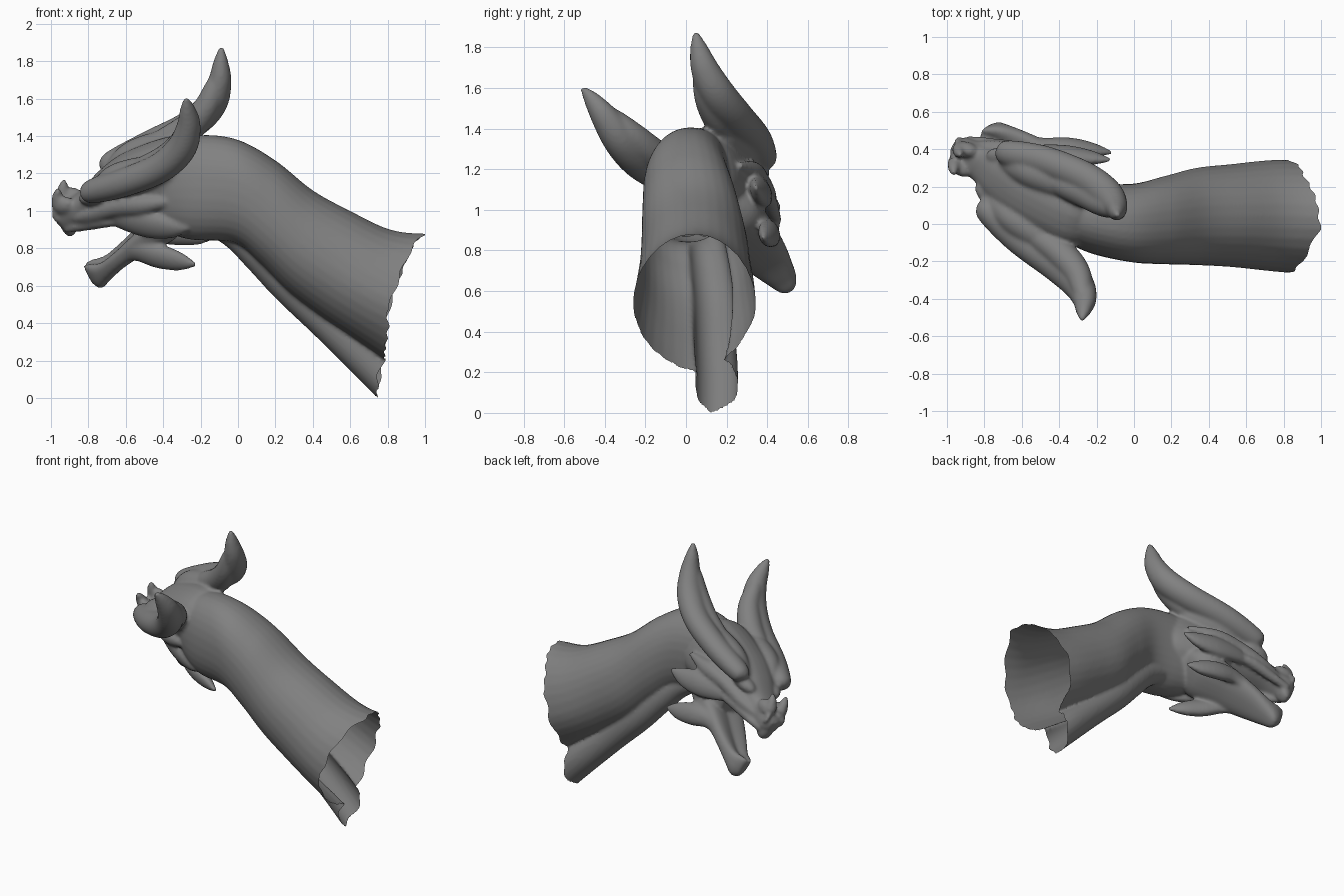
import bpy, bmesh, math
from mathutils import Vector, Matrix

if "Cube" in bpy.data.objects:
    bpy.data.objects.remove(bpy.data.objects["Cube"])

N = 32

# head frame: local x = side, y = towards the snout, z = up
f = Vector((-.865, .43, -.28)).normalized()
s = Vector((.30, .85, .42))
s = (s - f * s.dot(f)).normalized()
u = s.cross(f)
HEAD = Matrix((s, f, u)).transposed().to_4x4()
HEAD.translation = (-.67, .195, 1.20)
parts = []


def smooth_rows(rows, steps=6):
    """Catmull-Rom interpolation of rows of numbers."""
    p = [rows[0]] + list(rows) + [rows[-1]]
    out = []
    for i in range(1, len(p) - 2):
        for k in range(steps):
            t = k / steps
            out.append([.5 * (2 * b + (c - a) * t + (2 * a - 5 * b + 4 * c - d) * t * t
                              + (3 * b - a - 3 * c + d) * t ** 3)
                        for a, b, c, d in zip(*p[i - 1:i + 3])])
    return out + [list(rows[-1])]


def skin(name, rings, matrix=None, mirror=False):
    """Bridge rings of points into a closed surface."""
    bm = bmesh.new()
    vs = [[bm.verts.new(p) for p in r] for r in rings]
    for a, b in zip(vs, vs[1:]):
        for i in range(N):
            j = (i + 1) % N
            bm.faces.new((a[i], a[j], b[j], b[i]))
    for r in (vs[0], vs[-1]):
        c = bm.verts.new(sum((v.co for v in r), Vector()) / N)
        for i in range(N):
            bm.faces.new((r[i], r[(i + 1) % N], c))
    if mirror:
        geo = bmesh.ops.duplicate(bm, geom=bm.verts[:] + bm.edges[:] + bm.faces[:])["geom"]
        for v in geo:
            if isinstance(v, bmesh.types.BMVert):
                v.co.x *= -1
    bmesh.ops.recalc_face_normals(bm, faces=bm.faces)
    me = bpy.data.meshes.new(name)
    if matrix:
        bm.transform(matrix)
    bm.to_mesh(me)
    bm.free()
    parts.append(me)


def spow(v, e):
    return math.copysign(abs(v) ** e, v)


def tube(name, rows, flat=1.0, **kw):
    """Tapered tube along rows of x, y, z, radius; flat squeezes it sideways."""
    rows = smooth_rows(rows)
    pts = [Vector(r[:3]) for r in rows]
    rings = []
    for i, (p, r) in enumerate(zip(pts, rows)):
        t = (pts[min(i + 1, len(pts) - 1)] - pts[max(i - 1, 0)]).normalized()
        side = t.cross(Vector((0, 0, 1))).normalized()
        up = side.cross(t)
        rad = max(r[3], .003)
        rings.append([p + side * (rad * flat * math.cos(a)) + up * (rad * math.sin(a))
                      for a in (2 * math.pi * k / N for k in range(N))])
    skin(name, rings, **kw)


def block(name, rows, e=.8, channel=0):
    """Head volume from rows of y, half width, top, bottom; channel hollows the top."""
    rings = []
    for y, w, top, bot in smooth_rows(rows):
        ring = []
        for k in range(N):
            a = 2 * math.pi * k / N
            c, d = spow(math.cos(a), e), spow(math.sin(a), e)
            z = (top + bot) / 2 + (top - bot) / 2 * d
            if d > 0:
                z -= channel * (1 - abs(c)) * d
            ring.append(Vector((w * c, y, z)))
        rings.append(ring)
    skin(name, rings, matrix=HEAD)


def blob(name, loc, size, turn=0):
    rot = Matrix.Rotation(turn, 3, 'Z')
    rings = []
    for i in range(13):
        c, r = math.cos(math.pi * i / 12), max(math.sin(math.pi * i / 12), .01)
        rings.append([Vector(loc) + rot @ Vector((size[0] * r * math.cos(a), size[1] * c,
                                                  size[2] * r * math.sin(a)))
                      for a in (2 * math.pi * k / N for k in range(N))])
    skin(name, rings, matrix=HEAD, mirror=True)


# neck: rows of top x, top z, bottom x, bottom z, centre y, half width
rows = smooth_rows([
    (-.46, 1.25, -.46, .95, .10, .11), (-.36, 1.36, -.36, .88, .07, .165),
    (-.2, 1.405, -.24, .845, .03, .19), (0, 1.38, -.02, .83, .005, .21),
    (.2, 1.27, .12, .72, .02, .235), (.4, 1.11, .27, .57, .04, .26),
    (.6, 1.0, .44, .44, .045, .275), (.8, .905, .62, .32, .045, .295),
    (.97, .88, .78, .21, .04, .305), (1.12, .90, .95, .08, .04, .31)], 8)
rings = []
for i, (tx, tz, bx, bz, cy, w) in enumerate(rows):
    ring = []
    grow = max(0, i / len(rows) - .4) / .6       # the flare sags towards the open end
    for k in range(N):
        a = 2 * math.pi * k / N
        e = .9 + (.35 * grow if math.sin(a) < 0 else .08 * grow)
        c, d = spow(math.cos(a), e), spow(math.sin(a), e)
        ring.append(Vector(((tx + bx) / 2 + (tx - bx) / 2 * d, cy + w * c,
                            (tz + bz) / 2 + (tz - bz) / 2 * d - .05 * grow * c * c)))
    rings.append(ring)
skin("neck", rings)

# throat ridge under the neck
tube("throat_ridge", [(-.2, .08, .97, .07), (-.02, .09, .885, .085), (.12, .11, .76, .095),
                      (.27, .13, .605, .1), (.47, .14, .415, .1), (.67, .15, .225, .105),
                      (.8, .15, .095, .105), (.95, .15, -.055, .105)])

# skull and snout
block("skull", [(-.54, .11, -.02, -.31), (-.4, .18, .08, -.36), (-.1, .18, .08, -.31),
                (.08, .15, .03, -.24), (.22, .105, -.04, -.20), (.32, .085, -.06, -.21),
                (.38, .07, -.08, -.21), (.415, .035, -.11, -.17)])
block("upper_beak", [(.30, .03, -.15, -.2), (.35, .055, -.14, -.25), (.39, .045, -.13, -.26),
                     (.41, .02, -.14, -.22)])

# lower jaw with a hollow mouth floor, and its hinge
block("lower_jaw", [(-.3, .12, -.25, -.36), (-.2, .165, -.23, -.44), (0, .15, -.31, -.47),
                    (.16, .12, -.38, -.51), (.28, .085, -.42, -.56), (.35, .06, -.41, -.59),
                    (.39, .025, -.41, -.55)], channel=.04)
block("jaw_hinge", [(-.38, .10, -.15, -.34), (-.2, .14, -.15, -.40), (-.06, .125, -.18, -.38),
                    (.0, .08, -.2, -.34)])

# paired horns with a web joining them to the skull
tube("horns", [(.16, .13, -.01, .005), (.165, .11, -.005, .045), (.185, .05, .0, .066),
               (.24, -.15, .01, .076), (.27, -.40, .035, .08), (.275, -.57, .105, .08),
               (.285, -.67, .21, .064), (.305, -.72, .31, .04), (.325, -.75, .38, .012)],
     flat=1.1, matrix=HEAD, mirror=True)
tube("horn_webs", [(.14, -.1, .02, .03), (.17, -.25, .02, .07), (.195, -.42, .045, .08),
                   (.22, -.56, .115, .07), (.26, -.65, .21, .05), (.29, -.71, .29, .012)],
     matrix=HEAD, mirror=True)
tube("horn_roots", [(.1, .1, -.03, .03), (.14, -.05, 0, .085), (.16, -.2, .0, .095),
                    (.17, -.36, .0, .07), (.18, -.45, .0, .02)], matrix=HEAD, mirror=True)

# cheek and jaw spikes
tube("cheek_spikes", [(.1, .12, -.18, .02), (.15, 0, -.21, .06), (.19, -.15, -.27, .08),
                      (.22, -.28, -.32, .06), (.25, -.385, -.345, .012)],
     flat=.6, matrix=HEAD, mirror=True)
tube("jaw_spikes", [(.08, .16, -.45, .02), (.12, .02, -.42, .055), (.15, -.1, -.47, .07),
                    (.165, -.21, -.53, .055), (.18, -.3, -.575, .012)],
     flat=.65, matrix=HEAD, mirror=True)
tube("cheek_ridges", [(.07, .3, -.15, .02), (.12, .17, -.15, .04), (.165, 0, -.14, .045),
                      (.195, -.17, -.16, .05), (.2, -.36, -.19, .015)],
     flat=.8, matrix=HEAD, mirror=True)
tube("lip_ridges", [(.05, .37, -.2, .02), (.085, .25, -.2, .03), (.13, .1, -.2, .035),
                    (.155, -.05, -.23, .02)], matrix=HEAD, mirror=True)

# nose bumps, nostrils, brows
blob("nose_bumps", (.055, .32, -.07), (.04, .07, .05), .2)
tube("nose_spikes", [(.045, .35, -.06, .04), (.05, .33, -.01, .03), (.06, .305, .03, .012)],
     matrix=HEAD, mirror=True)
tube("nostril_rims", [(.054 + .012 * math.cos(a), .37 + .022 * math.cos(a),
                       -.11 + .03 * math.sin(a), .015)
                      for a in (math.pi * k / 4 for k in range(9))], matrix=HEAD, mirror=True)
blob("brows", (.125, .1, -.05), (.05, .10, .045), .35)

# fuse all parts into one continuous skin
bm = bmesh.new()
for me in parts:
    bm.from_mesh(me)
me = bpy.data.meshes.new("head_and_neck")
bm.to_mesh(me)
bm.free()
body = bpy.data.objects.new("horned_head_and_neck", me)
bpy.context.collection.objects.link(body)
rm = body.modifiers.new("fuse", 'REMESH')
rm.mode = 'VOXEL'
rm.voxel_size = .011
sm = body.modifiers.new("soften", 'SMOOTH')
sm.factor, sm.iterations = .5, 6
fused = bpy.data.meshes.new_from_object(body.evaluated_get(bpy.context.evaluated_depsgraph_get()))
body.modifiers.clear()
body.data = fused

# cut the neck open along a ragged slanted edge
edge = [(-.2, .70), (.01, .735), (.22, .78), (.45, .80), (.62, .85), (.76, .90), (.87, .985), (1.2, 1.0)]


def cut_x(y, z):
    for (z0, x0), (z1, x1) in zip(edge, edge[1:]):
        if z <= z1:
            break
    x = x0 + (x1 - x0) * (z - z0) / (z1 - z0)
    return x + .010 * math.sin(31 * z + 17 * y) + .006 * math.sin(67 * y - 40 * z)


bm = bmesh.new()
bm.from_mesh(fused)
gone = []
for face in bm.faces:
    face.smooth = True
    c = face.calc_center_median()
    if c.x > .5 and c.x > cut_x(c.y, c.z):
        gone.append(face)
bmesh.ops.delete(bm, geom=gone, context='FACES')
for v in bm.verts:
    if v.is_boundary:
        v.co.x = cut_x(v.co.y, v.co.z)
bm.to_mesh(fused)
bm.free()

skin_grey = bpy.data.materials.new("dark_grey")
skin_grey.diffuse_color = (.22, .22, .22, 1)
skin_grey.use_nodes = True
skin_grey.node_tree.nodes["Principled BSDF"].inputs["Base Color"].default_value = skin_grey.diffuse_color
fused.materials.clear()
fused.materials.append(skin_grey)
